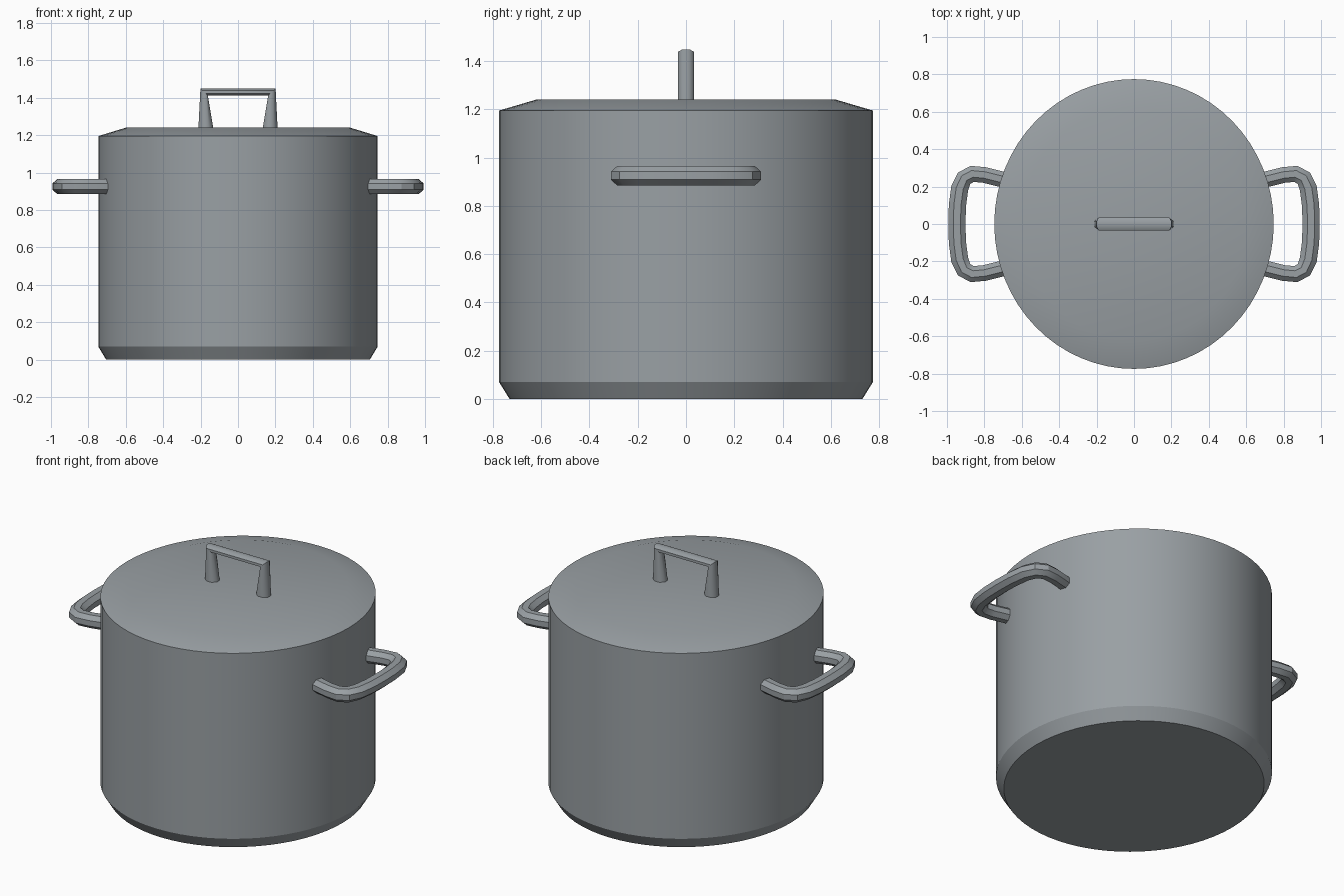
import bpy, bmesh, math
from mathutils import Vector

cube = bpy.data.objects.get("Cube")
if cube:
    bpy.data.objects.remove(cube, do_unlink=True)

# Brushed grey metal, used everywhere
steel = bpy.data.materials.new("grey_steel")
steel.use_nodes = True
colour = (0.32, 0.35, 0.37, 1)
steel.diffuse_color = colour
steel.node_tree.nodes["Principled BSDF"].inputs["Base Color"].default_value = colour


def finish(name, bm, angle=30):
    bmesh.ops.recalc_face_normals(bm, faces=bm.faces)
    mesh = bpy.data.meshes.new(name)
    bm.to_mesh(mesh)
    bm.free()
    mesh.materials.append(steel)
    obj = bpy.data.objects.new(name, mesh)
    bpy.context.collection.objects.link(obj)
    bpy.ops.object.select_all(action='DESELECT')
    obj.select_set(True)
    bpy.context.view_layer.objects.active = obj
    bpy.ops.object.shade_smooth_by_angle(angle=math.radians(angle))
    return obj


def skin(bm, rings):
    """Bridge consecutive rings and cap both ends."""
    n = len(rings[0])
    for a, b in zip(rings, rings[1:]):
        for i in range(n):
            j = (i + 1) % n
            bm.faces.new((a[i], a[j], b[j], b[i]))
    bm.faces.new(rings[0])
    bm.faces.new(rings[-1])


def turned(name, profile, sides=64, stretch=1.037):
    """Turn (radius, z) points into a slightly oval solid."""
    bm = bmesh.new()
    rings = []
    for r, z in profile:
        angles = [math.tau * i / sides for i in range(sides)]
        rings.append([bm.verts.new((r * math.cos(t), r * stretch * math.sin(t), z))
                      for t in angles])
    skin(bm, rings)
    return finish(name, bm)


def swept(name, path, widths, depth, binormal, angle, sides=8):
    """Sweep an oval section along a flat path with mitred corners."""
    bm = bmesh.new()
    pts = [Vector(p) for p in path]
    rings = []
    for k, p in enumerate(pts):
        before = (p - pts[max(k - 1, 0)]).normalized()
        after = (pts[min(k + 1, len(pts) - 1)] - p).normalized()
        tangent = (before + after).normalized()
        miter = max(tangent.dot(after), tangent.dot(before))
        side = binormal.cross(tangent) * widths[k] / miter
        ring = []
        for i in range(sides):
            t = math.tau * (i + 0.5) / sides
            ring.append(bm.verts.new(p + (side * math.cos(t) + binormal * depth * math.sin(t))
                                     / math.cos(math.pi / sides)))
        rings.append(ring)
    skin(bm, rings)
    return finish(name, bm, angle)


# Pot body with bevelled foot, and the shallow domed lid
turned("pot_body", [(0.705, 0), (0.747, 0.07), (0.747, 1.195)])
turned("lid", [(0.747, 1.195), (0.6, 1.24)])

# Side handles: half the loop, mirrored front to back
half = [(0.70, 0.237), (0.80, 0.262), (0.865, 0.268), (0.908, 0.245),
        (0.932, 0.19), (0.944, 0.10)]
loop = half + [(0.947, 0)] + [(x, -y) for x, y in reversed(half)]
for name, s in (("left_handle", 1), ("right_handle", -1)):
    swept(name, [(s * x, y, 0.925) for x, y in loop],
          [0.042] * 4 + [0.046] * 5 + [0.042] * 4, 0.04, Vector((0, 0, 1)), 30)

# Lid handle: tapered legs joined by a thin bar
swept("lid_handle",
      [(-0.172, 0, 1.235), (-0.181, 0, 1.43), (0.181, 0, 1.43), (0.172, 0, 1.235)],
      [0.04, 0.019, 0.019, 0.04], 0.034, Vector((0, 1, 0)), 50)
